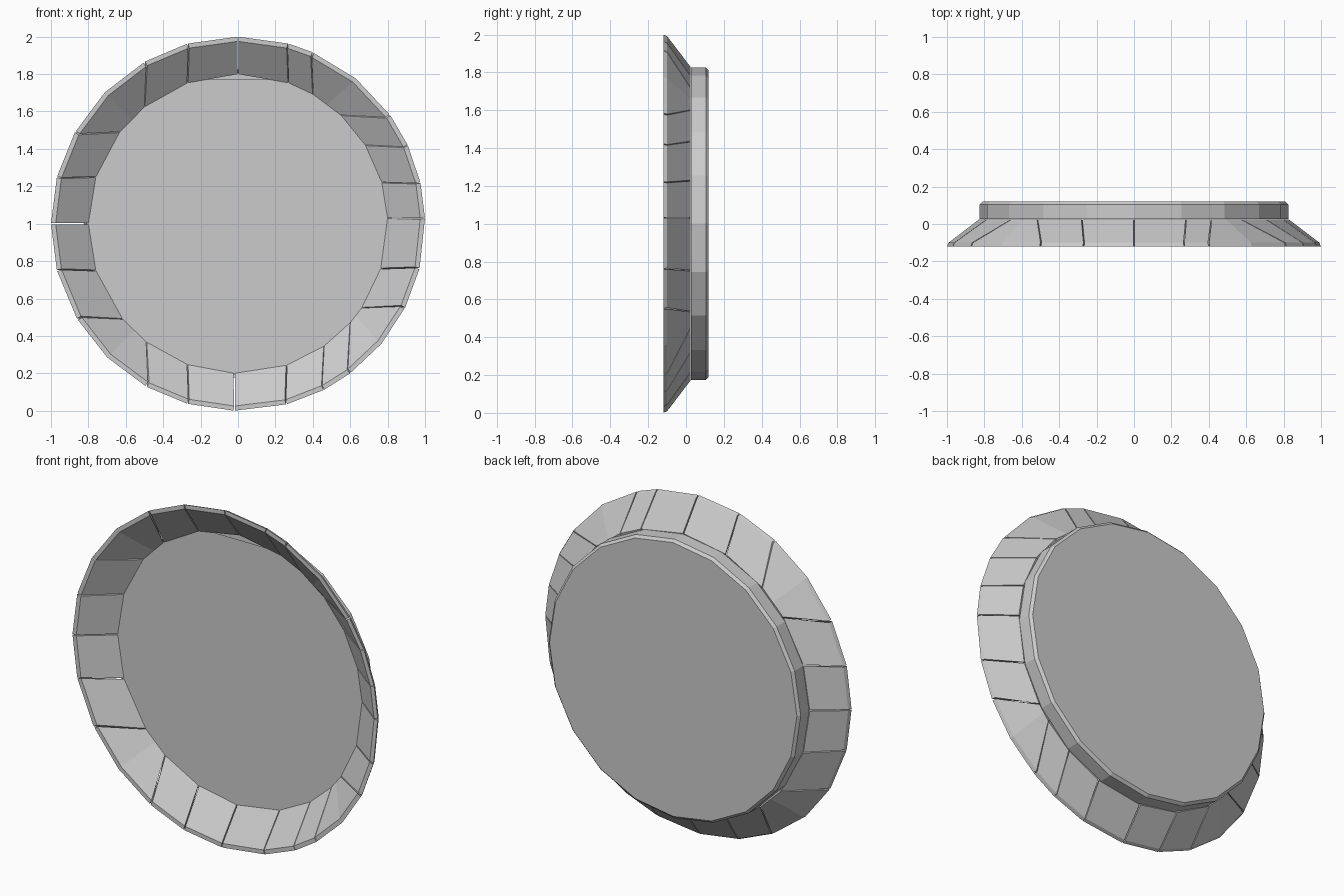
import bpy, bmesh
from math import sin, cos, atan2, sqrt, pi, radians

if "Cube" in bpy.data.objects:
    bpy.data.objects.remove(bpy.data.objects["Cube"])

CZ = 1.0        # height of the dish axis
R_IN = 0.80     # radius of the rim's inner edge


def finish(bm, name):
    bmesh.ops.recalc_face_normals(bm, faces=bm.faces)
    mesh = bpy.data.meshes.new(name)
    bm.to_mesh(mesh)
    bm.free()
    ob = bpy.data.objects.new(name, mesh)
    bpy.context.collection.objects.link(ob)
    return ob


def joint(kind, c, side):
    """Plank joint at constant x ('v') or constant z ('h'), from outer to inner edge."""
    o, i = side * sqrt(1 - c * c), side * sqrt(R_IN ** 2 - c * c)
    return (c, o, c, i) if kind == 'v' else (o, c, i, c)


def mix(a, b, t):
    return tuple(p + (q - p) * t for p, q in zip(a, b))


def section(bm, s):
    """Cross-section of the flared rim: blunt lip, sloping back and front."""
    ox, oz, ix, iz = s
    pts = [(ox * .975, -.12, oz * .975), (ox, -.12, oz), (ox * .992, -.10, oz * .992),
           (ix * 1.035, .025, iz * 1.035), (ix, .018, iz)]
    return [bm.verts.new((x, y, z + CZ)) for x, y, z in pts]


# Joints, clockwise from the top
joints = [joint('v', x, 1) for x in (0, .27, .40)]
joints += [joint('h', z, 1) for z in (.58, .42, .22, .03, -.24, -.45)]
joints += [joint('v', x, -1) for x in (.60, .46, .26, -.02, -.27, -.49)]
joints += [joint('h', z, -1) for z in (-.51, -.25, 0, .25, .49)]
joints += [joint('v', x, 1) for x in (-.50, -.27)]

# Rim planks, each a separate closed piece with hairline gaps
bm = bmesh.new()
for k, a in enumerate(joints):
    b = joints[(k + 1) % len(joints)]
    a0, a1 = atan2(a[0], a[1]), atan2(b[0], b[1])
    if a1 < a0:
        a1 += 2 * pi
    secs = [mix(a, b, .012)]
    # Long corner planks get a bend in the outer edge
    if a1 - a0 > radians(20):
        m = (a0 + a1) / 2
        secs.append((sin(m), cos(m), (a[2] + b[2]) / 2, (a[3] + b[3]) / 2))
    secs.append(mix(a, b, .988))
    rings = [section(bm, s) for s in secs]
    for r, q in zip(rings, rings[1:]):
        for j in range(5):
            bm.faces.new((r[j], r[(j + 1) % 5], q[(j + 1) % 5], q[j]))
    bm.faces.new(rings[0])
    bm.faces.new(rings[-1])
finish(bm, "rim_planks")


def ring(bm, r, y, skip_top=False):
    return [bm.verts.new((r * sin(k * pi / 10), y, CZ + r * cos(k * pi / 10)))
            for k in range(20) if not (skip_top and k == 0)]


# Dish floor, cut straight at the top so a slit stays open under the rim
bm = bmesh.new()
bm.faces.new(ring(bm, .81, .02, skip_top=True))
finish(bm, "dish_floor")

# Hollow backing disc behind the floor
bm = bmesh.new()
rings = [ring(bm, r, y) for r, y in ((.825, .027), (.825, .105), (.81, .12))]
for r, q in zip(rings, rings[1:]):
    for j in range(20):
        bm.faces.new((r[j], r[(j + 1) % 20], q[(j + 1) % 20], q[j]))
bm.faces.new(rings[-1])
finish(bm, "backing_disc")
